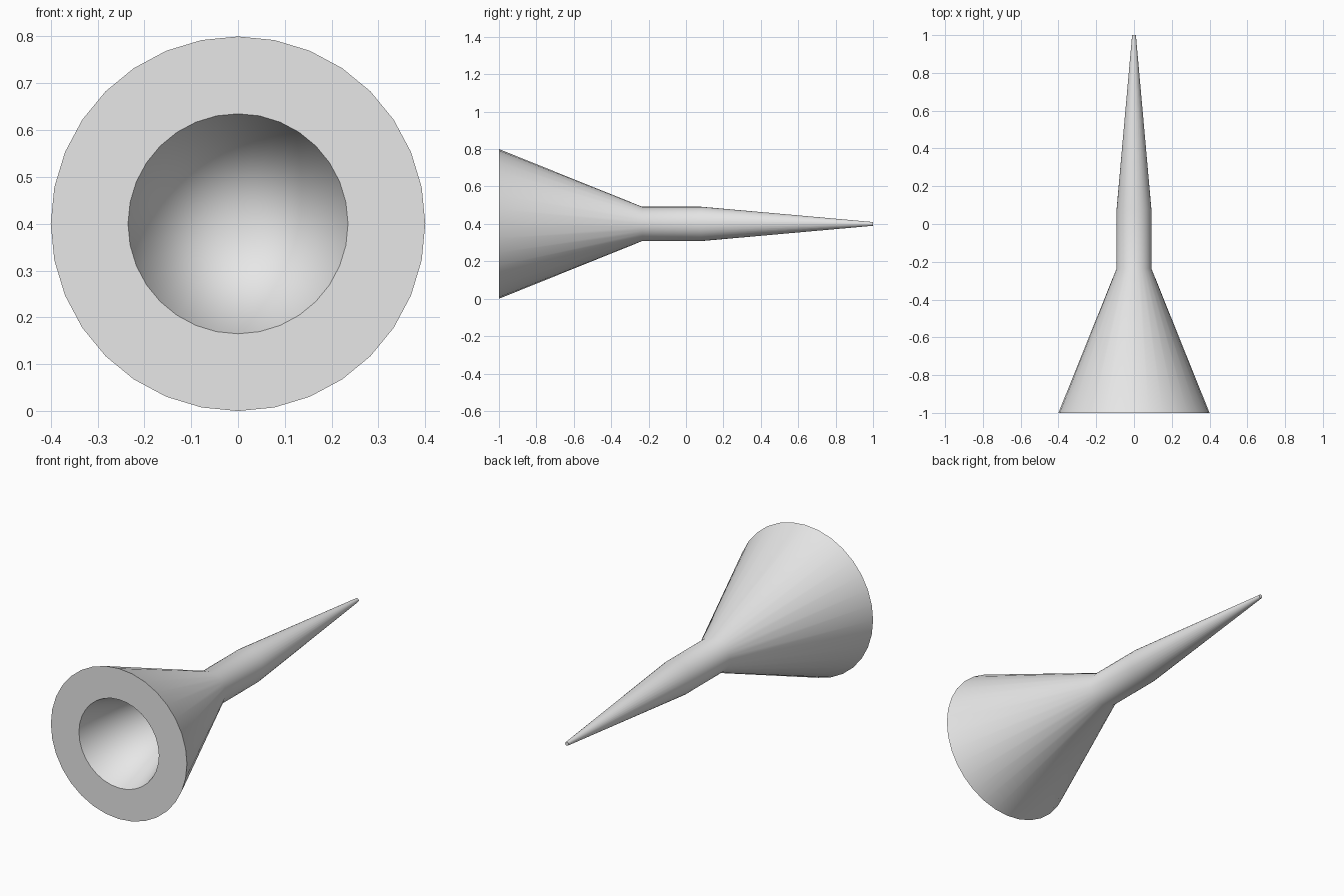
import bpy, bmesh, math
from mathutils import Vector, Matrix

SIDES = 32
AXIS_Z = 0.4

default = bpy.data.objects.get("Cube")
if default:
    bpy.data.objects.remove(default, do_unlink=True)

# One plain light grey
grey = bpy.data.materials.new("light_grey")
grey.use_nodes = True
colour = (0.8, 0.8, 0.8, 1)
grey.diffuse_color = colour
grey.node_tree.nodes["Principled BSDF"].inputs["Base Color"].default_value = colour


def lathe(name, profile):
    """Spin (radius, y) points around the y axis into a closed solid."""
    bm = bmesh.new()
    verts = [bm.verts.new((0, y, r)) for r, y in profile]
    edges = [bm.edges.new(pair) for pair in zip(verts, verts[1:])]
    bmesh.ops.spin(bm, geom=verts + edges, cent=(0, 0, 0), axis=(0, 1, 0),
                   angle=math.tau, steps=SIDES, use_merge=True)
    bmesh.ops.remove_doubles(bm, verts=bm.verts, dist=0.0001)
    bmesh.ops.recalc_face_normals(bm, faces=bm.faces)
    bmesh.ops.translate(bm, verts=bm.verts, vec=(0, 0, AXIS_Z))
    mesh = bpy.data.meshes.new(name)
    bm.to_mesh(mesh)
    bm.free()
    mesh.materials.append(grey)
    obj = bpy.data.objects.new(name, mesh)
    bpy.context.collection.objects.link(obj)
    bpy.ops.object.select_all(action="DESELECT")
    obj.select_set(True)
    bpy.context.view_layer.objects.active = obj
    bpy.ops.object.shade_smooth_by_angle(angle=math.radians(30))
    return obj


# Hollow bell, flat rim, straight neck and tapered spike in one profile
lathe("flared_nozzle", [
    (0, -0.32),      # bottom of the conical hollow
    (0.235, -1),     # inner rim
    (0.4, -1),       # outer rim
    (0.092, -0.235), # bell meets neck
    (0.092, 0.08),   # neck meets spike
    (0.01, 1),       # spike end
    (0, 1),
])
